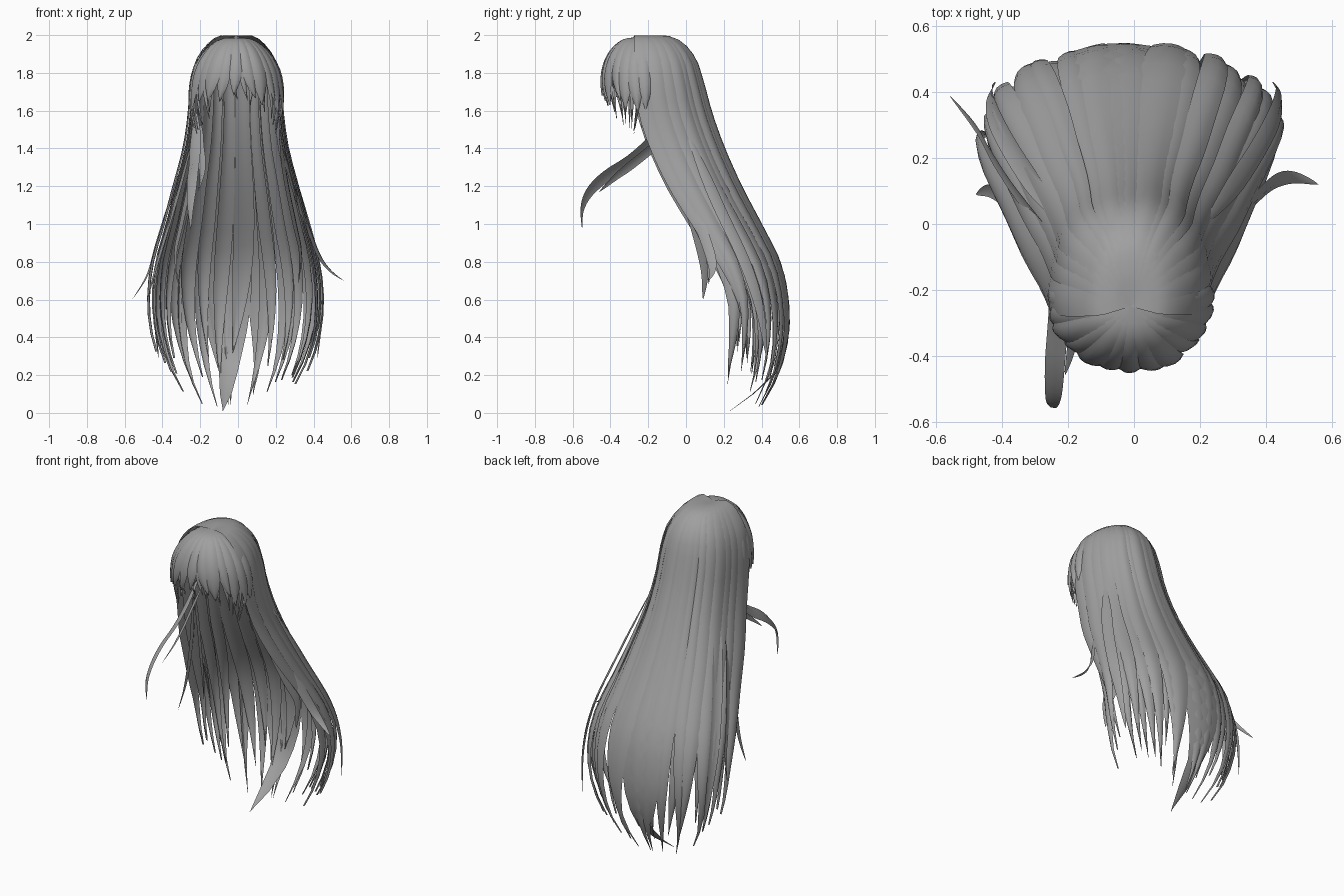
import bpy, math, random
from mathutils import Vector

random.seed(11)
if "Cube" in bpy.data.objects:
    bpy.data.objects.remove(bpy.data.objects["Cube"])

grey = bpy.data.materials.new("hair_grey")
grey.use_nodes = True
colour = (0.35, 0.35, 0.35, 1)
grey.diffuse_color = colour
grey.node_tree.nodes["Principled BSDF"].inputs["Base Color"].default_value = colour


def curve_at(points, s):
    """Smooth interpolation through a list of vectors at position s."""
    last = len(points) - 1
    i = max(0, min(int(s), last - 1))
    t = s - i
    a, b, c, d = (points[max(0, min(k, last))] for k in range(i - 1, i + 3))
    m0, m1 = (c - a) / 2, (d - b) / 2
    return (b * (2*t**3 - 3*t**2 + 1) + m0 * (t**3 - 2*t**2 + t)
            + c * (3*t**2 - 2*t**3) + m1 * (t**3 - t**2))


def spow(v, p):
    return math.copysign(abs(v) ** p, v)


def sheet(name, rows):
    """Skin a grid of points into one smooth surface."""
    n = len(rows[0])
    verts = [p for row in rows for p in row]
    faces = [(r*n + c, r*n + c + 1, (r+1)*n + c + 1, (r+1)*n + c)
             for r in range(len(rows) - 1) for c in range(n - 1)]
    mesh = bpy.data.meshes.new(name)
    mesh.from_pydata(verts, [], faces)
    mesh.materials.append(grey)
    obj = bpy.data.objects.new(name, mesh)
    bpy.context.collection.objects.link(obj)
    for poly in mesh.polygons:
        poly.use_smooth = True


def lock(name, levels, u, half, end, layer, taper=0.6, sway=0.0,
         power=0.9, bulge=0.03, steps=24):
    """A pointed lock lying on the hair volume, u across and levels downward."""
    rows = []
    for k in range(steps + 1):
        f = k / steps
        w, edge, back, z = curve_at(levels, f * end)
        width = half * (1 - max(0, (f - taper) / (1 - taper)) ** 1.8)
        mid = u + sway * max(0, f - 0.5) ** 2
        row = []
        for c in (-1, -0.5, 0, 0.5, 1):
            a = (mid + c * width) * math.pi / 2
            grow = 1 + (layer + bulge * (1 - c * c)) * min(1, 3 * f)
            x = w * grow * spow(math.sin(a), power) - 0.01
            y = edge + (back - edge) * grow * spow(math.cos(a), power)
            row.append((x, y, z))
        rows.append(row)
    sheet(name, rows)


def strand(name, path, side, width, steps=20):
    """A loose ribbon following its own path, narrow at the root and the tip."""
    pts = [Vector(p) for p in path]
    side = Vector(side).normalized()
    rows = []
    for k in range(steps + 1):
        f = k / steps
        p, q, r = (curve_at(pts, max(0, min(1, f + d)) * (len(pts) - 1))
                   for d in (0, 0.02, -0.02))
        out = (q - r).cross(side).normalized() * 0.3
        w = width * min(1, 0.3 + 4 * f) * (1 - max(0, (f - 0.45) / 0.55) ** 2)
        rows.append([p + side * w * c + out * (1 - c * c) * w for c in (-1, 0, 1)])
    sheet(name, rows)


# Hair volumes: half width, side-edge y, middle y, height
BACK = [Vector(v) for v in (
    (0, -.25, -.25, 1.99), (.085, -.25, -.10, 1.997), (.15, -.24, -.01, 1.95),
    (.205, -.23, .05, 1.86), (.23, -.22, .085, 1.73), (.24, -.20, .125, 1.58),
    (.265, -.14, .19, 1.4), (.315, -.05, .28, 1.2), (.365, .06, .385, 1.0),
    (.42, .17, .485, .8), (.44, .24, .53, .6), (.42, .25, .53, .4),
    (.35, .24, .48, .2), (.22, .24, .38, .01))]
MIDDLE = BACK[:-2] + [Vector((.33, .2, .46, .2)), Vector((.5, .15, .23, .01))]
FRINGE = [Vector(v) for v in (
    (0, -.25, -.25, 1.99), (.09, -.25, -.335, 1.975), (.165, -.24, -.40, 1.91),
    (.215, -.24, -.435, 1.82), (.235, -.24, -.44, 1.72), (.235, -.25, -.42, 1.62),
    (.21, -.27, -.37, 1.48))]

# Long back locks, irregular in width and length
COUNT = 17
for i in range(COUNT):
    u = -1 + 2 * i / (COUNT - 1)
    end = 13 - 1.4 * abs(u) ** 2 - random.uniform(0, 0.5)
    lock("back_lock", BACK, u, random.uniform(0.07, 0.105), end,
         random.uniform(0, 0.045), sway=random.uniform(-0.5, 0.5) - 0.2 * u)

# Inner layer closing the gaps between them
INNER = 12
for i in range(INNER):
    u = -0.93 + 1.86 * i / (INNER - 1)
    lock("inner_back_lock", BACK, u, random.uniform(0.07, 0.1),
         random.uniform(11, 12.3), random.uniform(-0.05, -0.01),
         sway=random.uniform(-0.5, 0.5))

# Broad middle lock curling forward to the lowest point
lock("middle_back_lock", MIDDLE, -0.07, 0.17, 13, 0.02, taper=0.72)

# Fringe: broad wedges, short in the middle and longer at the temples
FRONT = 13
for i in range(FRONT):
    u = -1.06 + 2.12 * i / (FRONT - 1)
    end = 4.4 + 1.1 * min(1, abs(u)) ** 1.5 + random.uniform(-0.2, 0.3)
    lock("fringe_lock", FRINGE, u, random.uniform(0.095, 0.13), end,
         random.uniform(0, 0.05), taper=0.68, sway=random.uniform(-0.5, 0.5),
         power=1, bulge=0.05, steps=14)

# Thin wisps below the fringe locks
WISPS = 14
for i in range(WISPS):
    u = -1 + 2 * i / (WISPS - 1)
    lock("fringe_wisp", FRINGE, u, 0.055, 4.5 + 1.5 * abs(u) ** 0.8, -0.02,
         sway=random.uniform(-0.5, 0.5), power=1, steps=14)

# Pair of strands blown forward on the right side
strand("forward_strand", [(-.225, -.06, 1.58), (-.225, -.17, 1.45), (-.23, -.29, 1.34),
                          (-.24, -.42, 1.255), (-.245, -.51, 1.17), (-.25, -.55, 1.08),
                          (-.25, -.55, .97)], (.7, -.35, .6), .042)
strand("short_forward_strand", [(-.2, -.06, 1.52), (-.2, -.17, 1.41), (-.19, -.28, 1.32),
                                (-.19, -.37, 1.25), (-.21, -.46, 1.17)],
       (.6, -.3, .7), .03)

# Loose strands flicking out at the sides
strand("left_flick", [(.22, -.08, 1.45), (.29, 0, 1.2), (.37, .08, .98), (.43, .13, .83),
                      (.49, .14, .75), (.56, .12, .7)], (.3, 1, .2), .03)
strand("right_flick", [(-.24, -.1, 1.45), (-.32, 0, 1.15), (-.39, .07, .92),
                       (-.44, .1, .75), (-.48, .09, .6)], (-.2, 1, .2), .03)
strand("right_outer_flick", [(-.24, -.05, 1.45), (-.35, .08, 1.15), (-.43, .2, .9),
                             (-.48, .29, .73), (-.56, .39, .6)], (-.2, 1, .2), .025)
for side in (-1, 1):
    strand("inner_side_strand", [(side * .22, -.12, 1.5), (side * .25, -.04, 1.25),
                                 (side * .30, .06, 1.0), (side * .33, .12, .85),
                                 (side * .32, .12, .68)], (side * .4, 1, 0), .03)
    strand("outer_side_strand", [(side * .23, .02, 1.45), (side * .34, .17, 1.1),
                                 (side * .42, .31, .8), (side * .44, .39, .55),
                                 (side * .42, .43, .28)], (-side * .4, 1, 0), .035)
